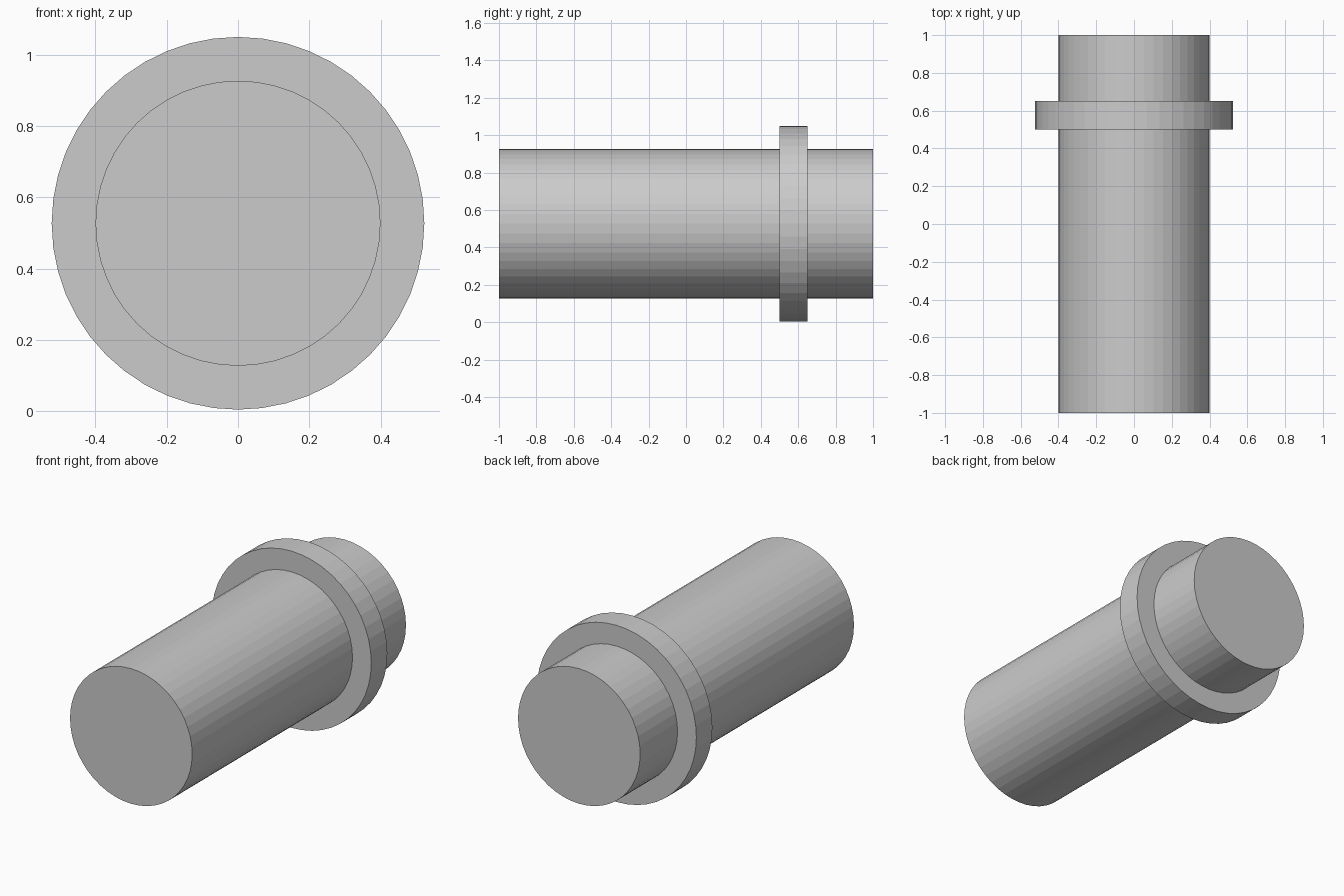
import bpy
import math

if "Cube" in bpy.data.objects:
    bpy.data.objects.remove(bpy.data.objects["Cube"])

AXIS_Z = 0.527
SIDES = 48


def rod(name, radius, y0, y1):
    """Flat-faced solid cylinder lying along y."""
    bpy.ops.mesh.primitive_cylinder_add(
        vertices=SIDES, radius=radius, depth=y1 - y0,
        location=(0, (y0 + y1) / 2, AXIS_Z), rotation=(math.pi / 2, 0, 0))
    bpy.context.object.name = name


# Long pin and the raised collar near its back end
rod("pin_shaft", 0.40, -1.0, 1.0)
rod("collar", 0.523, 0.5, 0.65)
